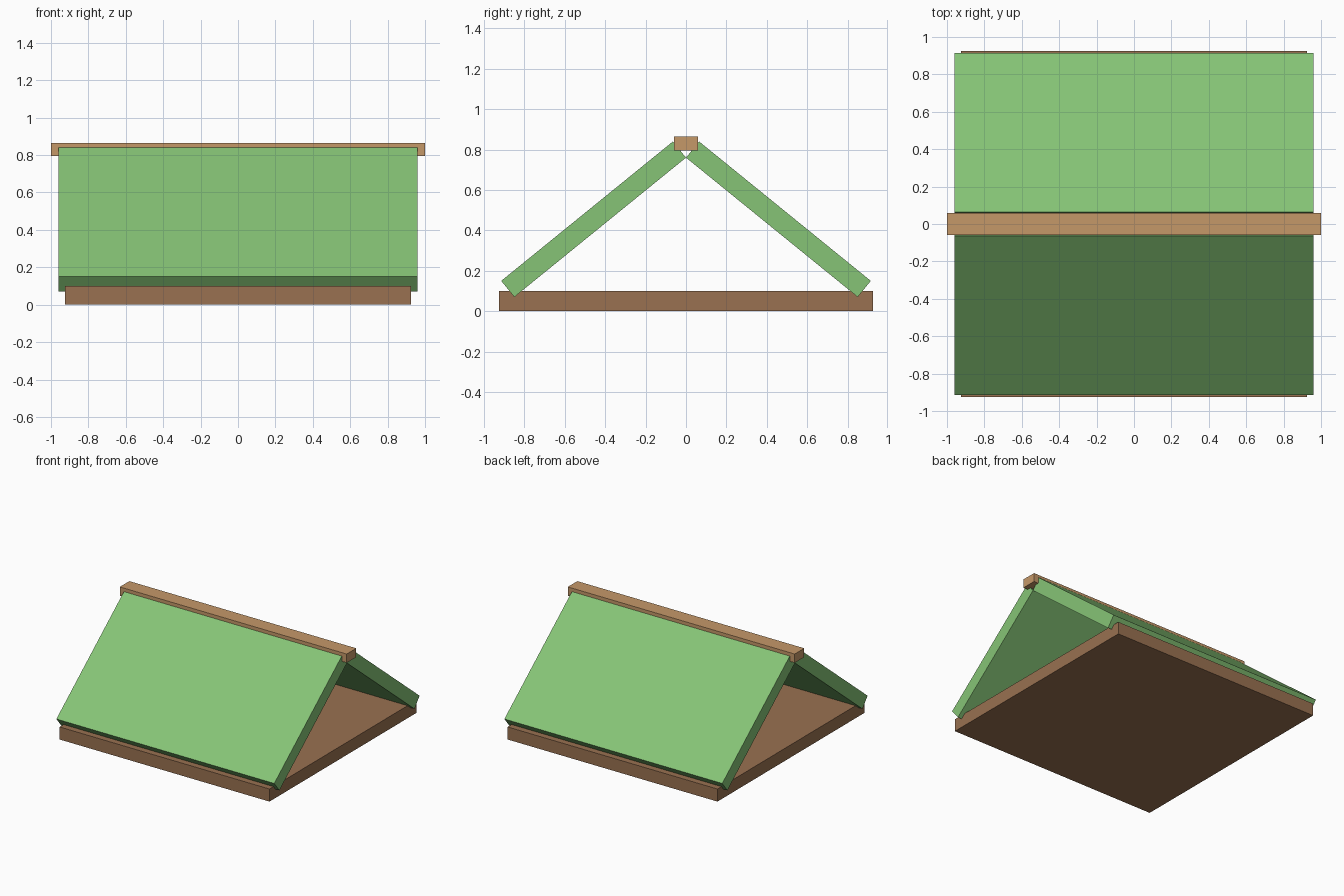
import bpy
import math

cube = bpy.data.objects.get("Cube")
if cube:
    bpy.data.objects.remove(cube, do_unlink=True)


def material(name, rgb):
    mat = bpy.data.materials.new(name)
    mat.use_nodes = True
    mat.diffuse_color = (*rgb, 1)
    mat.node_tree.nodes["Principled BSDF"].inputs["Base Color"].default_value = (*rgb, 1)
    return mat


def box(name, size, location, mat, tilt=0.0):
    bpy.ops.mesh.primitive_cube_add(size=1, location=location, rotation=(tilt, 0, 0))
    obj = bpy.context.object
    obj.name = name
    obj.scale = size
    bpy.ops.object.transform_apply(location=False, rotation=True, scale=True)
    obj.data.materials.append(mat)
    return obj


green = material("roof green", (0.238, 0.552, 0.181))
dark_wood = material("dark wood", (0.319, 0.165, 0.082))
light_wood = material("light wood", (0.558, 0.314, 0.141))

# Floor slab
box("floor", (1.85, 1.85, 0.1), (0, 0, 0.05), dark_wood)

# Two sloping roof panels whose inner edges meet at the apex
apex, foot_y, foot_z, thickness = 0.76, 0.85, 0.07, 0.103
rise = apex - foot_z
slope = math.atan2(rise, foot_y)
length = math.hypot(rise, foot_y)
center_y = foot_y / 2 + math.sin(slope) * thickness / 2
center_z = (apex + foot_z) / 2 + math.cos(slope) * thickness / 2
for name, side in (("front_roof_panel", -1), ("back_roof_panel", 1)):
    box(name, (1.92, length, thickness), (0, side * center_y, center_z),
        green, -side * slope)

# Ridge beam
box("ridge_beam", (2.0, 0.12, 0.07), (0, 0, 0.83), light_wood)
